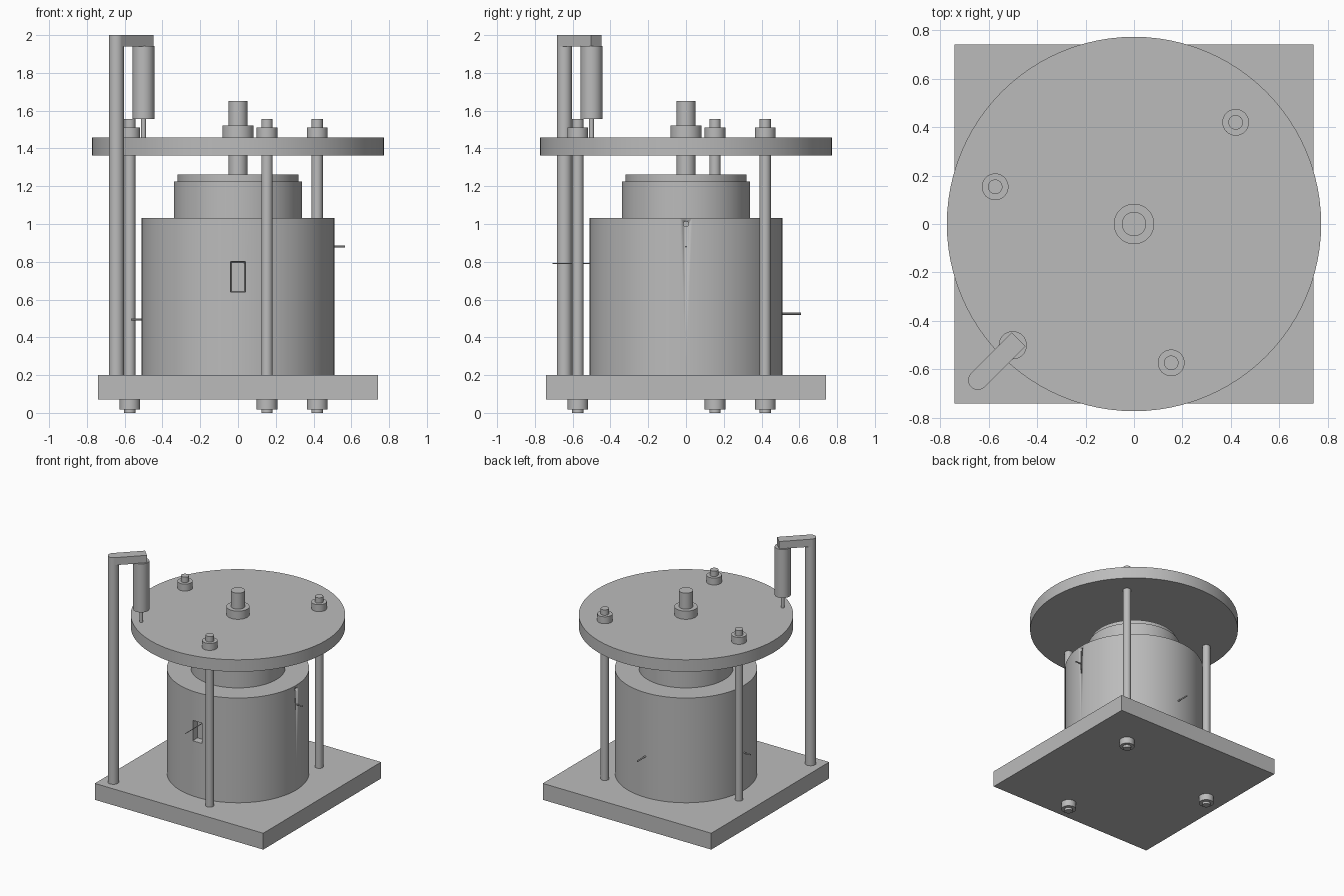
import bpy, bmesh, math
from mathutils import Vector

cube = bpy.data.objects.get("Cube")
if cube:
    bpy.data.objects.remove(cube, do_unlink=True)

steel = bpy.data.materials.new("plain grey steel")
steel.use_nodes = True
GREY = (0.5, 0.5, 0.5, 1)
steel.diffuse_color = GREY
steel.node_tree.nodes["Principled BSDF"].inputs["Base Color"].default_value = GREY


def finish(obj, name, smooth=True):
    obj.name = obj.data.name = name
    obj.data.materials.clear()
    obj.data.materials.append(steel)
    if smooth:
        bpy.ops.object.select_all(action="DESELECT")
        obj.select_set(True)
        bpy.context.view_layer.objects.active = obj
        bpy.ops.object.shade_smooth_by_angle(angle=math.radians(30))
    return obj


def rod(name, start, end, radius, sides=32):
    """Cylinder running between two points."""
    a, b = Vector(start), Vector(end)
    bpy.ops.mesh.primitive_cylinder_add(
        vertices=sides, radius=radius, depth=(b - a).length, location=(a + b) / 2,
        rotation=(b - a).to_track_quat("Z", "Y").to_euler())
    return finish(bpy.context.object, name)


def post(name, x, y, z0, z1, radius, sides=32):
    return rod(name, (x, y, z0), (x, y, z1), radius, sides)


def box(name, centre, size):
    bpy.ops.mesh.primitive_cube_add(size=1, location=centre)
    obj = bpy.context.object
    obj.scale = size
    bpy.ops.object.transform_apply(location=False, rotation=False, scale=True)
    return finish(obj, name, False)


def cut(target, cutter):
    mod = target.modifiers.new("cut", "BOOLEAN")
    mod.operation, mod.solver, mod.object = "DIFFERENCE", "EXACT", cutter
    # Cut before the smoothing modifier, if there is one
    bpy.context.view_layer.objects.active = target
    bpy.ops.object.modifier_move_to_index(modifier=mod.name, index=0)
    bpy.ops.object.modifier_apply(modifier=mod.name)
    bpy.data.objects.remove(cutter, do_unlink=True)


# Base and pressure vessel
box("base_plate", (0, 0, 0.135), (1.48, 1.48, 0.13))
vessel = post("vessel_body", 0, 0, 0.2, 1.032, 0.512, 96)
post("piston_collar", 0, 0, 1.03, 1.225, 0.34, 96)
post("piston_cap", 0, 0, 1.225, 1.262, 0.32, 96)

# Tapered window pocket in the front and a small port in the side
pocket = box("pocket_cutter", (0, -0.51, 0.72), (0.086, 0.1, 0.17))
for v in pocket.data.vertices:
    if v.co.y > 0:
        v.co.x *= 0.82
        v.co.z *= 0.9
cut(vessel, pocket)
cut(vessel, rod("port_cutter", (0.46, 0, 1.0), (0.56, 0, 1.0), 0.014, 24))

# Probes sticking out of the vessel
rod("front_probe", (0.033, -0.45, 0.79), (0.033, -0.706, 0.79), 0.003, 12)
rod("left_probe", (0.45, 0, 0.88), (0.566, 0, 0.88), 0.005, 12)
rod("right_probe", (-0.45, 0, 0.495), (-0.566, 0, 0.495), 0.005, 12)
rod("back_probe", (0, 0.45, 0.525), (0, 0.61, 0.525), 0.006, 12)

# Top plate with the central shaft
post("top_plate", 0, 0, 1.362, 1.457, 0.772, 96)
post("central_shaft", 0, 0, 1.25, 1.65, 0.05, 48)
post("shaft_nut", 0, 0, 1.457, 1.522, 0.083, 48)

# Three tie rods with nuts above and below
for i, degrees in enumerate((45, 165, 285), 1):
    x = 0.593 * math.cos(math.radians(degrees))
    y = 0.593 * math.sin(math.radians(degrees))
    post(f"tie_rod_{i}", x, y, 0, 1.555, 0.03)
    post(f"top_nut_{i}", x, y, 1.457, 1.512, 0.055)
    post(f"bottom_nut_{i}", x, y, 0.018, 0.07, 0.055)

# Gauge column, arm and displacement gauge
C = -0.644
post("gauge_column", C, C, 0.2, 2.0, 0.04)
reach = 0.238
arm = box("gauge_arm", (0, 0, 0), (reach, 0.08, 0.06))
arm.location = (C + reach / 2 * math.sqrt(0.5), C + reach / 2 * math.sqrt(0.5), 1.97)
arm.rotation_euler.z = math.radians(45)
post("gauge_body", -0.5, -0.5, 1.557, 1.942, 0.058)
post("gauge_tip", -0.5, -0.5, 1.457, 1.557, 0.013, 24)
